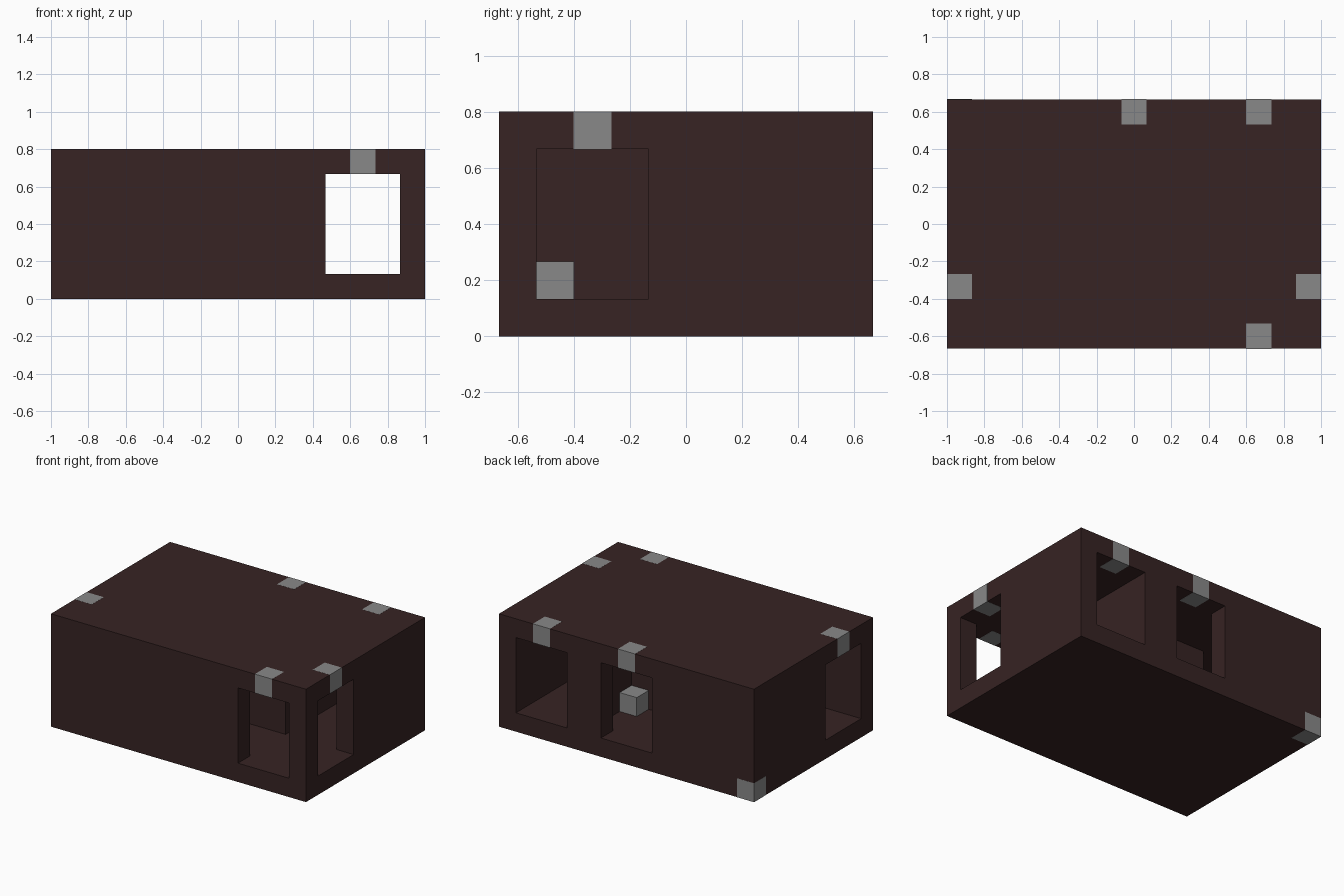
import bpy
import bmesh
from mathutils import Vector

cube = bpy.data.objects.get("Cube")
if cube:
    bpy.data.objects.remove(cube, do_unlink=True)

U = 2 / 15  # one module: wall thickness


def material(name, rgb):
    m = bpy.data.materials.new(name)
    m.use_nodes = True
    m.diffuse_color = (*rgb, 1)
    m.node_tree.nodes["Principled BSDF"].inputs["Base Color"].default_value = (*rgb, 1)
    return m


def add_object(name, bm, mat):
    me = bpy.data.meshes.new(name)
    bm.to_mesh(me)
    bm.free()
    me.materials.append(mat)
    ob = bpy.data.objects.new(name, me)
    bpy.context.collection.objects.link(ob)
    return ob


brown = material("dark brown", (0.038, 0.017, 0.017))
grey = material("marker grey", (0.25, 0.25, 0.25))

# Hollow spaces, in modules: (x0, x1, y0, y1), all from floor to ceiling
FLOOR, CEILING = 1, 5
hollows = [
    (3.5, 6.5, -4, 4),       # right corridor
    (-2.5, 6.5, -4, -1),     # front corridor
    (-6.5, -3.5, -4, 4),     # left corridor
    (-6.5, 2.5, 1, 4),       # back corridor
    (3.5, 6.5, -5, -4),      # front window
    (3.5, 6.5, 4, 5),        # back window
    (-1.5, 1.5, 4, 5),       # middle back window
    (6.5, 7.5, -4, -1),      # right window
    (-7.5, -6.5, -4, -1),    # left window
]
xs = sorted({v for h in hollows for v in h[:2]} | {-7.5, 7.5})
ys = sorted({v for h in hollows for v in h[2:]} | {-5, 5})
zs = [0, FLOOR, CEILING, 6]
axes = (xs, ys, zs)


def solid(cell):
    if any(c < 0 or c >= len(a) - 1 for c, a in zip(cell, axes)):
        return False
    x, y, z = ((a[c] + a[c + 1]) / 2 for c, a in zip(cell, axes))
    inside = any(h[0] < x < h[1] and h[2] < y < h[3] for h in hollows)
    return not (inside and FLOOR < z < CEILING)


# Building shell: the skin between solid and hollow cells
bm = bmesh.new()
verts = {}


def vert(key):
    if key not in verts:
        verts[key] = bm.verts.new(Vector([a[k] for k, a in zip(key, axes)]) * U)
    return verts[key]


cells = [(i, j, k) for i in range(len(xs) - 1) for j in range(len(ys) - 1)
         for k in range(len(zs) - 1)]
for cell in filter(solid, cells):
    for axis in range(3):
        for side in (0, 1):
            near = list(cell)
            near[axis] += 2 * side - 1
            if solid(near):
                continue
            a, b = (axis + 1) % 3, (axis + 2) % 3
            ring = []
            for da, db in ((0, 0), (1, 0), (1, 1), (0, 1)):
                key = list(cell)
                key[axis] += side
                key[a] += da
                key[b] += db
                ring.append(vert(tuple(key)))
            bm.faces.new(ring if side else ring[::-1])
add_object("building_shell", bm, brown)

# Marker blocks, one module each, a hair proud of the walls
markers = {
    "front_window_marker": (5, -4.5, 5.5),
    "back_window_marker": (5, 4.5, 5.5),
    "middle_back_window_marker": (0, 4.5, 5.5),
    "right_window_marker": (7, -2.5, 5.5),
    "left_window_marker": (-7, -2.5, 5.5),
    "outer_corner_marker": (-7, 4.5, 0.5),
    "back_corridor_marker": (2, 1.5, 1.5),
    "front_corridor_marker": (-2, -3.5, 1.5),
}
for name, place in markers.items():
    bm = bmesh.new()
    bmesh.ops.create_cube(bm, size=U * 1.008)
    ob = add_object(name, bm, grey)
    ob.location = Vector(place) * U
